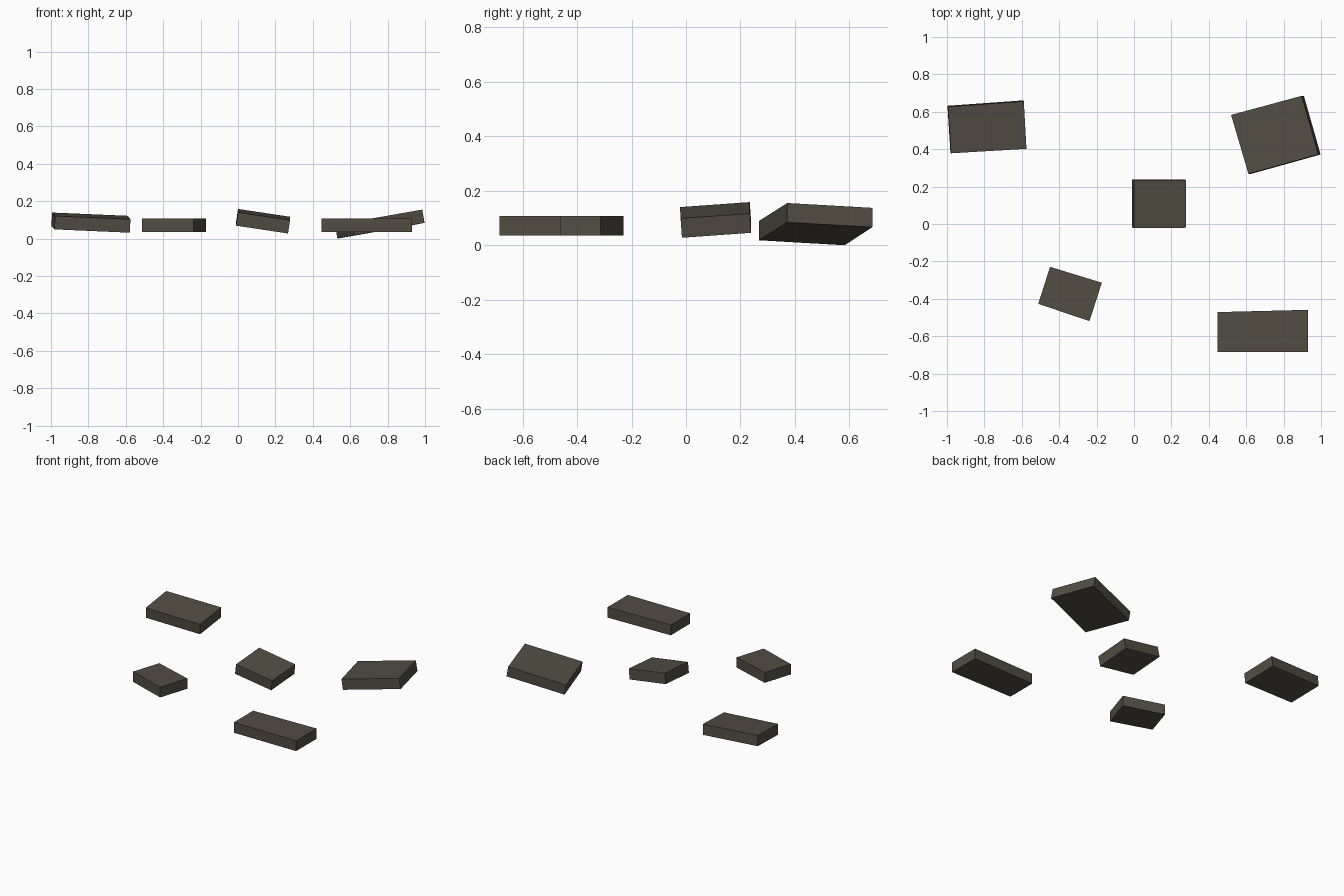
import bpy
import bmesh
from mathutils import Vector

if "Cube" in bpy.data.objects:
    bpy.data.objects.remove(bpy.data.objects["Cube"])

THICK = 0.072

stone = bpy.data.materials.new("dark brown stone")
stone.diffuse_color = (0.084, 0.075, 0.057, 1)
stone.use_nodes = True
stone.node_tree.nodes["Principled BSDF"].inputs["Base Color"].default_value = stone.diffuse_color


def slab(name, corners, z=0.107, slope_x=0.0, slope_y=0.0):
    """Slab with a tilted top: corners counter-clockwise, z = height of first corner."""
    x0, y0 = corners[0]
    normal = Vector((-slope_x, -slope_y, 1)).normalized()
    bm = bmesh.new()
    top = [Vector((x, y, z + slope_x * (x - x0) + slope_y * (y - y0))) for x, y in corners]
    upper = [bm.verts.new(p) for p in top]
    lower = [bm.verts.new(p - normal * THICK) for p in top]
    bm.faces.new(upper)
    bm.faces.new(lower[::-1])
    n = len(corners)
    for i in range(n):
        j = (i + 1) % n
        bm.faces.new((lower[i], lower[j], upper[j], upper[i]))
    mesh = bpy.data.meshes.new(name)
    bm.to_mesh(mesh)
    bm.free()
    mesh.materials.append(stone)
    obj = bpy.data.objects.new(name, mesh)
    bpy.context.collection.objects.link(obj)
    return obj


# Two level slabs at the front
slab("front_right_slab",
     [(0.447, -0.685), (0.929, -0.685), (0.929, -0.459), (0.447, -0.471)])
slab("front_left_slab",
     [(-0.512, -0.427), (-0.238, -0.519), (-0.172, -0.314), (-0.449, -0.229)])

# Tilted slabs
slab("middle_slab",
     [(0.0, -0.022), (0.278, -0.020), (0.279, 0.234), (0.0, 0.234)],
     0.140, -0.150, 0.072)
slab("back_left_slab",
     [(-0.978, 0.378), (-0.575, 0.402), (-0.589, 0.656), (-0.994, 0.627)],
     0.121, -0.048, 0.070)
slab("back_right_slab",
     [(0.985, 0.372), (0.896, 0.685), (0.519, 0.583), (0.612, 0.268)],
     0.155, 0.178, -0.006)
